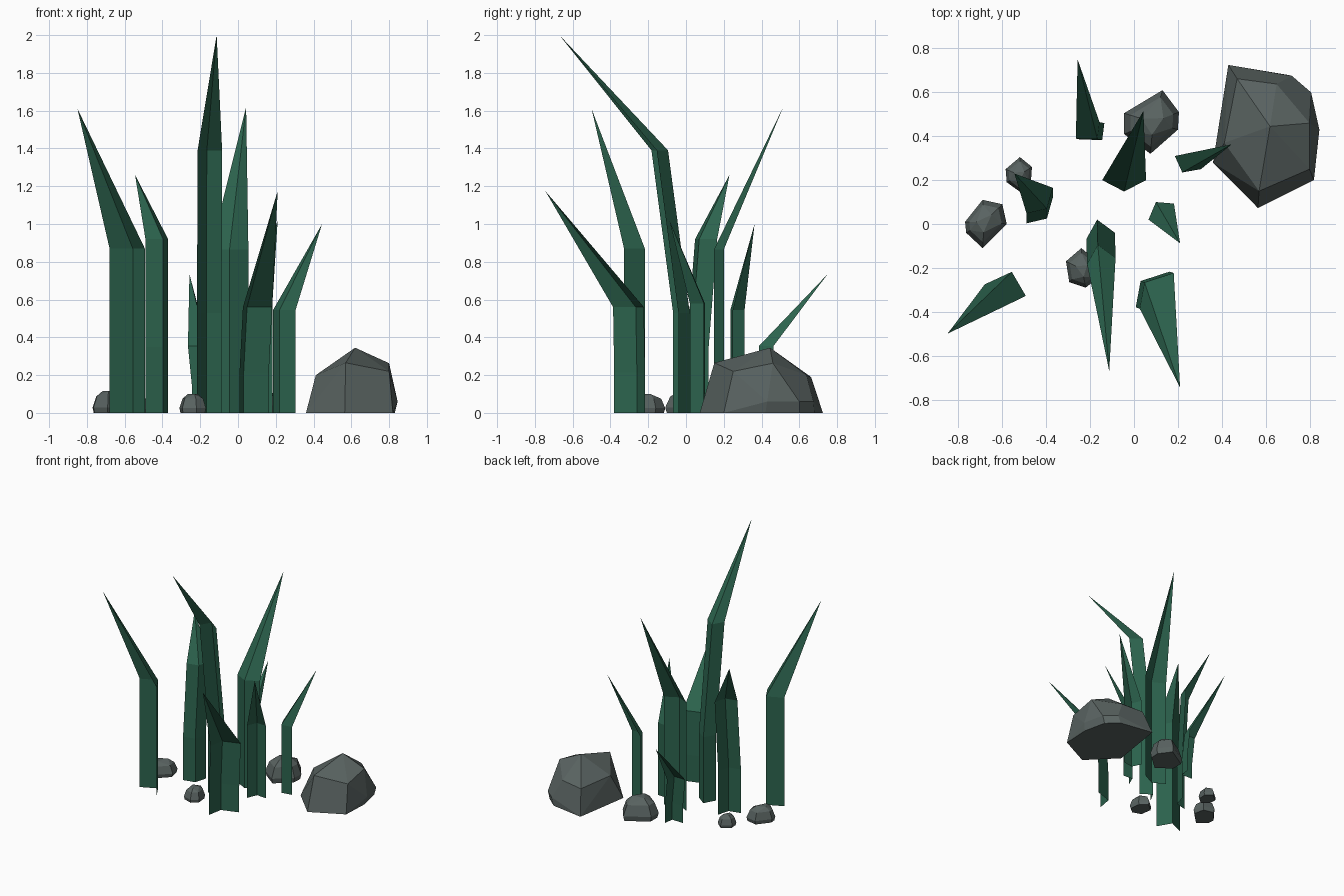
import bpy, bmesh
from mathutils import Vector

if "Cube" in bpy.data.objects:
    bpy.data.objects.remove(bpy.data.objects["Cube"])


def material(name, rgb):
    m = bpy.data.materials.new(name)
    m.diffuse_color = (*rgb, 1)
    m.use_nodes = True
    m.node_tree.nodes["Principled BSDF"].inputs["Base Color"].default_value = m.diffuse_color
    return m


GREEN = material("leaf_green", (0.025, 0.125, 0.075))
GREY = material("stone_grey", (0.10, 0.125, 0.12))


def finish(name, bm, mat):
    me = bpy.data.meshes.new(name)
    bm.to_mesh(me)
    bm.free()
    me.materials.append(mat)
    ob = bpy.data.objects.new(name, me)
    bpy.context.collection.objects.link(ob)
    return ob


def blade(name, section, bend_z, tip, shift=(0, 0), mid=0.38):
    """Open V-section leaf: upright part, slight lean, then a folded point."""
    bm = bmesh.new()
    rows = []
    for z, k in ((0, 0), (bend_z * mid, 0), (bend_z, 1)):
        rows.append([bm.verts.new((x + shift[0] * k, y + shift[1] * k, z))
                     for x, y in section])
    for a, b in zip(rows, rows[1:]):
        for i in range(2):
            bm.faces.new((a[i], a[i + 1], b[i + 1], b[i]))
    t = bm.verts.new(tip)
    for i in range(2):
        bm.faces.new((rows[-1][i], rows[-1][i + 1], t))
    return finish(name, bm, GREEN)


def rock(name, points):
    """Faceted stone as the convex hull of a few points."""
    bm = bmesh.new()
    for p in points:
        bm.verts.new(p)
    res = bmesh.ops.convex_hull(bm, input=bm.verts[:])
    loose = {g for g in res["geom_interior"] + res["geom_unused"]
             if isinstance(g, bmesh.types.BMVert)}
    bmesh.ops.delete(bm, geom=list(loose), context='VERTS')
    bmesh.ops.dissolve_limit(bm, angle_limit=0.08, verts=bm.verts[:], edges=bm.edges[:])
    bmesh.ops.recalc_face_normals(bm, faces=bm.faces[:])
    return finish(name, bm, GREY)


def pebble(name, outline, height):
    """Small stone: outline tapering through a shoulder to a small top."""
    c = sum((Vector(p) for p in outline), Vector((0, 0))) / len(outline)
    pts = []
    for k, z in ((0.93, 0), (1, 0.25), (0.78, 0.75)):
        pts += [(*c.lerp(Vector(p), k), z * height) for p in outline]
    pts += [(*c.lerp(Vector(p), 0.4), height) for p in outline[::2]]
    return rock(name, pts)


# Leaves: edge, spine, edge of the V section
blade("leaf_left", [(-0.68, -0.275), (-0.557, -0.218), (-0.493, -0.328)],
      0.87, (-0.85, -0.50, 1.61))
blade("leaf_mid_left", [(-0.49, 0.003), (-0.397, 0.025), (-0.37, 0.12)],
      0.92, (-0.545, 0.23, 1.26), (0, 0.045))
blade("leaf_tall", [(-0.217, -0.068), (-0.168, 0.02), (-0.087, -0.04)],
      1.39, (-0.113, -0.67, 2.0), (0.003, -0.115))
blade("leaf_back", [(-0.145, 0.20), (-0.045, 0.148), (0.055, 0.20)],
      0.865, (0.043, 0.515, 1.62))
blade("leaf_right", [(0.186, 0.31), (0.22, 0.235), (0.305, 0.25)],
      0.545, (0.445, 0.363, 1.0))
blade("leaf_front", [(0.008, -0.38), (0.03, -0.26), (0.163, -0.217)],
      0.56, (0.21, -0.745, 1.175), (0.018, -0.006))
blade("leaf_short_back", [(-0.243, 0.385), (-0.145, 0.383), (-0.135, 0.46)],
      0.355, (-0.257, 0.75, 0.735), (-0.022, 0.004))
blade("leaf_inner", [(0.066, 0.02), (0.1, 0.1), (0.182, 0.093)],
      0.58, (0.21, -0.088, 1.02))

# Boulder
rock("boulder", [
    (0.43, 0.725, 0), (0.70, 0.68, 0), (0.79, 0.6, 0), (0.83, 0.42, 0),
    (0.82, 0.2, 0), (0.565, 0.073, 0), (0.36, 0.28, 0),
    (0.845, 0.43, 0.06), (0.807, 0.6, 0.06), (0.72, 0.675, 0.06),
    (0.47, 0.662, 0.19), (0.65, 0.638, 0.2), (0.412, 0.37, 0.2),
    (0.57, 0.15, 0.265), (0.80, 0.25, 0.22), (0.80, 0.46, 0.263),
    (0.62, 0.445, 0.345)])

# Small stones
pebble("stone_back", [(-0.045, 0.505), (0.13, 0.61), (0.205, 0.51),
                      (0.20, 0.43), (0.075, 0.32), (-0.045, 0.41)], 0.16)
pebble("stone_left", [(-0.77, 0.01), (-0.69, 0.11), (-0.60, 0.09),
                      (-0.58, 0.0), (-0.69, -0.11), (-0.765, -0.04)], 0.115)
pebble("stone_small", [(-0.585, 0.25), (-0.52, 0.305), (-0.465, 0.26),
                       (-0.47, 0.19), (-0.52, 0.147), (-0.58, 0.19)], 0.085)
pebble("stone_front", [(-0.31, -0.17), (-0.24, -0.11), (-0.18, -0.16),
                       (-0.17, -0.25), (-0.22, -0.29), (-0.295, -0.265)], 0.1)
